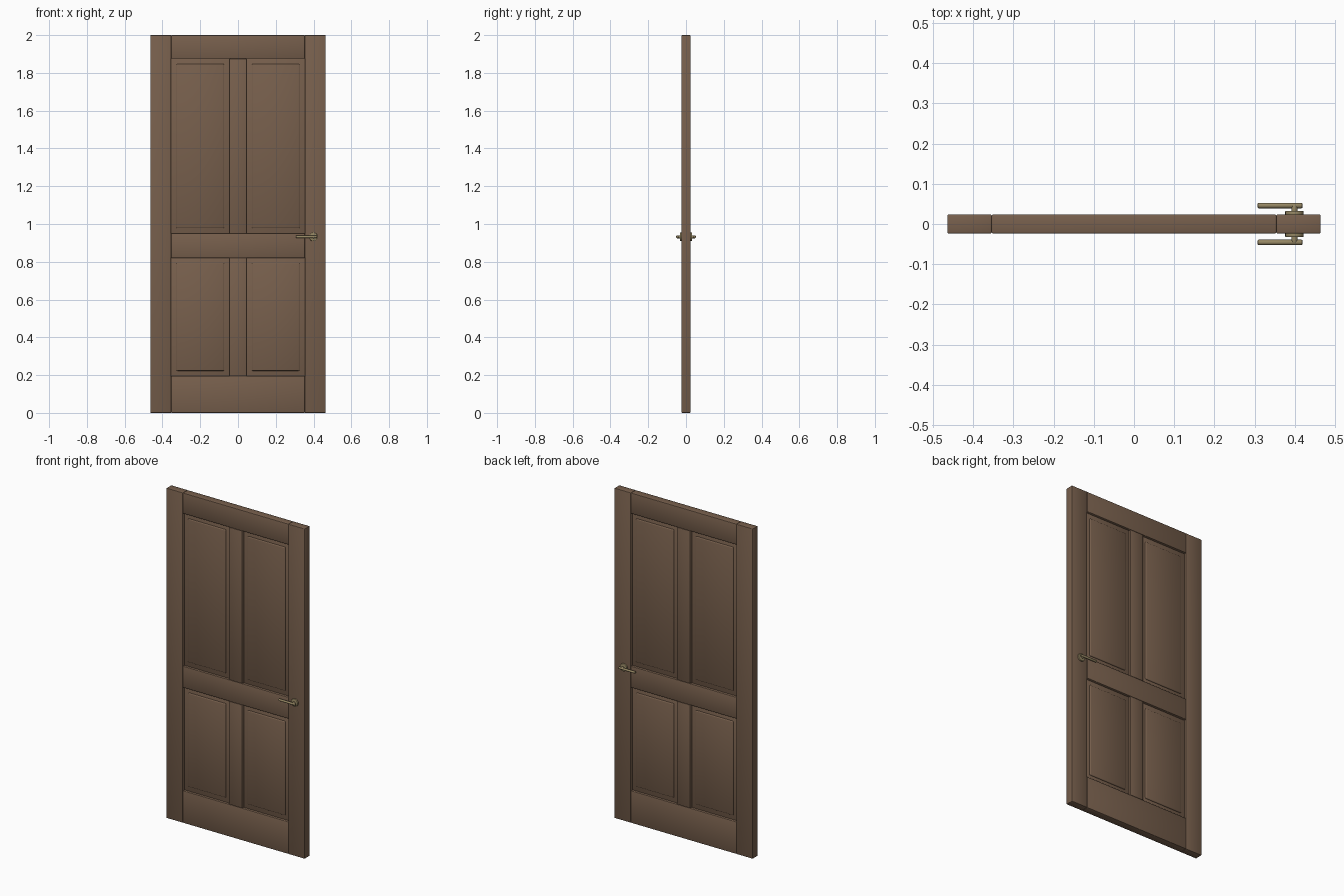
import bpy, bmesh, math
from mathutils import Matrix

if "Cube" in bpy.data.objects:
    bpy.data.objects.remove(bpy.data.objects["Cube"])


def material(name, rgb):
    m = bpy.data.materials.new(name)
    m.diffuse_color = (*rgb, 1)
    m.use_nodes = True
    m.node_tree.nodes["Principled BSDF"].inputs["Base Color"].default_value = m.diffuse_color
    return m


WOOD = material("brown_wood", (0.185, 0.115, 0.073))
BRASS = material("dull_brass", (0.30, 0.24, 0.125))


def finish(name, bm, mat):
    bmesh.ops.recalc_face_normals(bm, faces=bm.faces)
    me = bpy.data.meshes.new(name)
    bm.to_mesh(me)
    bm.free()
    me.materials.append(mat)
    for p in me.polygons:
        p.use_smooth = True
    ob = bpy.data.objects.new(name, me)
    bpy.context.collection.objects.link(ob)
    return ob


def board(name, x0, x1, z0, z1, half, bevel):
    """Chamfered board centred on y = 0."""
    bm = bmesh.new()
    bmesh.ops.create_cube(bm, size=1, matrix=Matrix.Translation(
        ((x0 + x1) / 2, 0, (z0 + z1) / 2)) @ Matrix.Diagonal((x1 - x0, 2 * half, z1 - z0, 1)))
    bmesh.ops.bevel(bm, geom=bm.edges[:], offset=bevel, segments=2, profile=0.5, affect='EDGES')
    return finish(name, bm, WOOD)


def rod(name, r, depth, axis, pos, bevel, sides=24):
    """Cylinder along x or y with rounded rims."""
    rot = Matrix.Rotation(math.pi / 2, 4, 'Y' if axis == 'X' else 'X')
    bm = bmesh.new()
    bmesh.ops.create_cone(bm, cap_ends=True, segments=sides, radius1=r, radius2=r,
                          depth=depth, matrix=Matrix.Translation(pos) @ rot)
    rims = [e for e in bm.edges if any(len(f.verts) > 4 for f in e.link_faces)]
    bmesh.ops.bevel(bm, geom=rims, offset=bevel, segments=2, profile=0.5, affect='EDGES')
    ob = finish(name, bm, BRASS)
    bpy.ops.object.select_all(action='DESELECT')
    ob.select_set(True)
    bpy.context.view_layer.objects.active = ob
    bpy.ops.object.shade_smooth_by_angle(angle=math.radians(40))
    return ob


HALF, OUT, INNER, MID = 0.0235, 0.464, 0.354, 0.045

# stiles
board("left_stile", -OUT, -INNER, 0, 2, HALF, 0.003)
board("right_stile", INNER, OUT, 0, 2, HALF, 0.003)

# rails
board("bottom_rail", -INNER, INNER, 0, 0.195, HALF, 0.003)
board("lock_rail", -INNER, INNER, 0.82, 0.95, HALF, 0.003)
board("top_rail", -INNER, INNER, 1.875, 2, HALF, 0.003)

# centre mullions and raised panels
for level, z0, z1 in (("lower", 0.195, 0.82), ("upper", 0.95, 1.875)):
    board(level + "_mullion", -MID, MID, z0, z1, HALF, 0.003)
    for side, x0, x1 in (("left", -INNER, -MID), ("right", MID, INNER)):
        board(f"{level}_{side}_panel", x0 - 0.005, x1 + 0.005, z0 - 0.005, z1 + 0.005, 0.009, 0.002)
        board(f"{level}_{side}_raised_field", x0 + 0.028, x1 - 0.028,
              z0 + 0.028, z1 - 0.028, 0.016, 0.005)

# lever handles on both faces
HZ = 0.932
for side, s in (("front", -1), ("back", 1)):
    rod(side + "_rose", 0.023, 0.012, 'Y', (0.399, s * 0.0265, HZ), 0.002)
    rod(side + "_spindle", 0.008, 0.022, 'Y', (0.399, s * 0.036, HZ), 0.001, 16)
    rod(side + "_lever", 0.0068, 0.112, 'X', (0.363, s * 0.0458, HZ), 0.003, 16)
